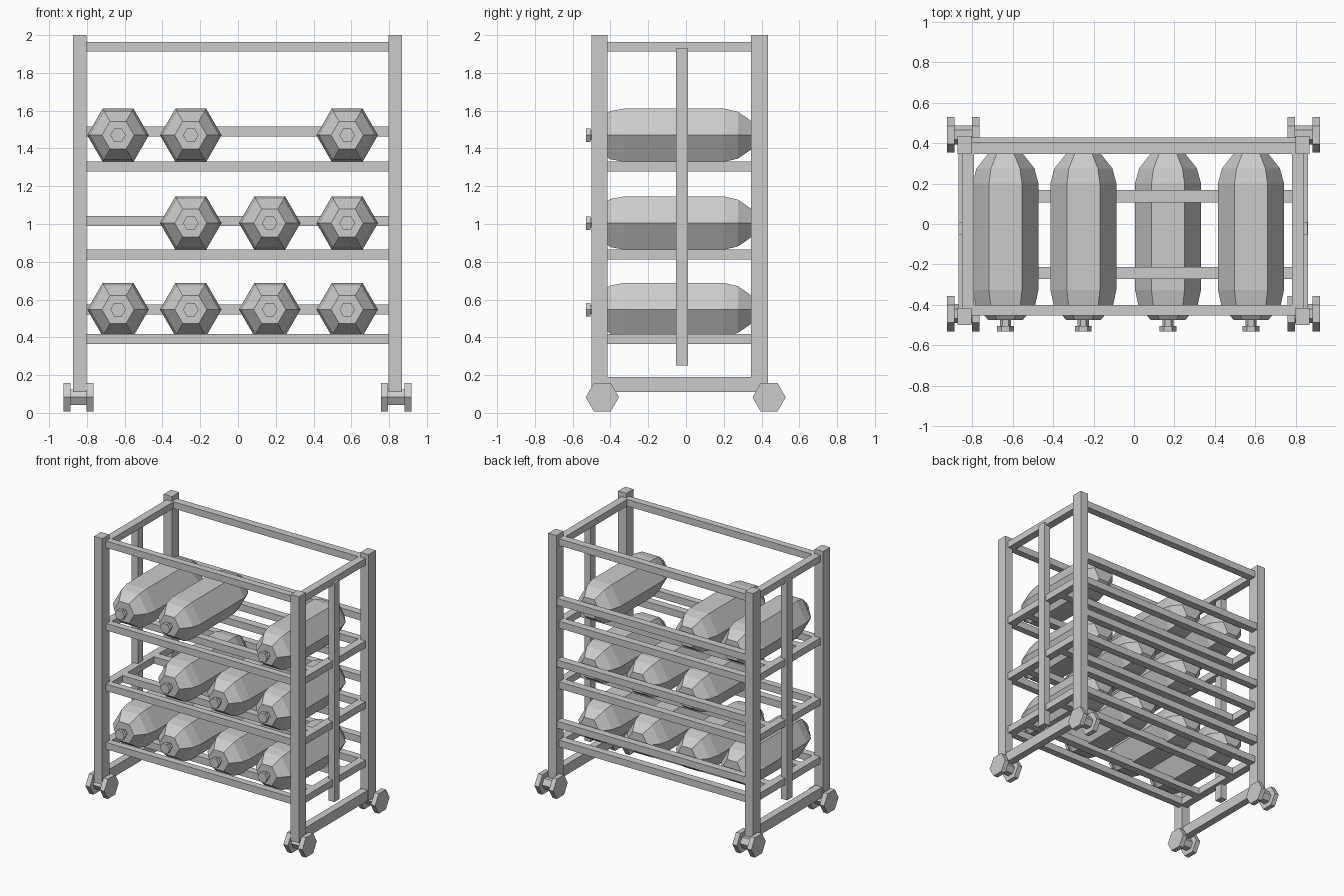
import bpy, bmesh, math
from mathutils import Vector

cube = bpy.data.objects.get("Cube")
if cube:
    bpy.data.objects.remove(cube, do_unlink=True)

grey = bpy.data.materials.new("light_grey")
grey.use_nodes = True
grey.diffuse_color = (0.6, 0.6, 0.6, 1)
grey.node_tree.nodes["Principled BSDF"].inputs["Base Color"].default_value = (0.6, 0.6, 0.6, 1)


def finish(name, bm):
    bmesh.ops.recalc_face_normals(bm, faces=bm.faces)
    mesh = bpy.data.meshes.new(name)
    bm.to_mesh(mesh)
    bm.free()
    mesh.materials.append(grey)
    obj = bpy.data.objects.new(name, mesh)
    bpy.context.collection.objects.link(obj)
    return obj


def bar(name, x, y, z):
    """Box spanning the given (low, high) ranges."""
    bm = bmesh.new()
    bmesh.ops.create_cube(bm, size=1)
    for v in bm.verts:
        v.co = [lo + (c + 0.5) * (hi - lo) for c, (lo, hi) in zip(v.co, (x, y, z))]
    return finish(name, bm)


def hex_lathe(name, profile, centre, along_x=False):
    """Six-sided solid from (position, radius) rings along the y or x axis."""
    bm = bmesh.new()
    rings = []
    for pos, r in profile:
        ring = []
        for i in range(6):
            a, b = r * math.cos(i * math.pi / 3), r * math.sin(i * math.pi / 3)
            co = Vector((pos, a, b) if along_x else (a, pos, b))
            ring.append(bm.verts.new(co + Vector(centre)))
        rings.append(ring)
    for r0, r1 in zip(rings, rings[1:]):
        for i in range(6):
            j = (i + 1) % 6
            bm.faces.new((r0[i], r0[j], r1[j], r1[i]))
    bm.faces.new(rings[0])
    bm.faces.new(rings[-1])
    return finish(name, bm)


FRONT, BACK = (-0.453, -0.4), (0.345, 0.403)
SPAN_X, SPAN_Y = (-0.81, 0.805), (-0.43, 0.36)
WHEEL = [(-0.08, 0.088), (-0.043, 0.088), (-0.043, 0.047),
         (0.043, 0.047), (0.043, 0.088), (0.08, 0.088)]

# Side frames: posts, wheels, lower rail and upright brace
for side, s, x in (("right", -1, -0.838), ("left", 1, 0.832)):
    for end, y, wy in (("front", (-0.5, -0.415), -0.443), ("back", (0.345, 0.434), 0.44)):
        bar(f"{end}_{side}_post", (x - 0.035, x + 0.035), y, (0.11, 2))
        hex_lathe(f"{end}_{side}_wheel", WHEEL, (x + s * 0.006, wy, 0.083), True)
    bar(f"{side}_base_rail", (x - 0.028, x + 0.028), SPAN_Y, (0.11, 0.19))
    bar(f"{side}_upright_brace", (x - 0.028, x + 0.024), (-0.053, 0.01), (0.25, 1.93))


def side_x(s):
    return (-0.85, -0.79) if s < 0 else (0.78, 0.84)


def rail_frame(name, z):
    """Rectangle of four rails at one height."""
    bar(name + "_front_rail", SPAN_X, FRONT, z)
    bar(name + "_back_rail", SPAN_X, BACK, z)
    for side, s in (("right", -1), ("left", 1)):
        bar(f"{name}_{side}_rail", side_x(s), SPAN_Y, z)


rail_frame("top", (1.912, 1.964))

# Bottle body and its valve, as rings along y
BODY = [(-0.475, 0.085), (-0.4, 0.147), (-0.325, 0.163),
        (0.2, 0.163), (0.275, 0.143), (0.348, 0.085)]
VALVE = [(-0.47, 0.028), (-0.505, 0.028), (-0.505, 0.041), (-0.53, 0.041)]
SLOTS = (-0.635, -0.25, 0.168, 0.578)

# Shelves: rail frame, two inner supports, back stop, bottles
for level, rail_z, stop_z, bottle_z, filled in (
        ("lower", 0.365, 0.52, 0.547, (0, 1, 2, 3)),
        ("middle", 0.813, 0.99, 1.005, (1, 2, 3)),
        ("upper", 1.278, 1.463, 1.47, (0, 1, 3))):
    z = (rail_z, rail_z + 0.053)
    rail_frame(level + "_shelf", z)
    bar(level + "_shelf_front_support", SPAN_X, (-0.272, -0.212), z)
    bar(level + "_shelf_back_support", SPAN_X, (0.107, 0.168), z)
    bar(level + "_back_stop", SPAN_X, (0.37, 0.428), (stop_z, stop_z + 0.053))
    for i in filled:
        at = (SLOTS[i], 0, bottle_z)
        hex_lathe(f"{level}_bottle_{i + 1}", BODY, at)
        hex_lathe(f"{level}_bottle_valve_{i + 1}", VALVE, at)
